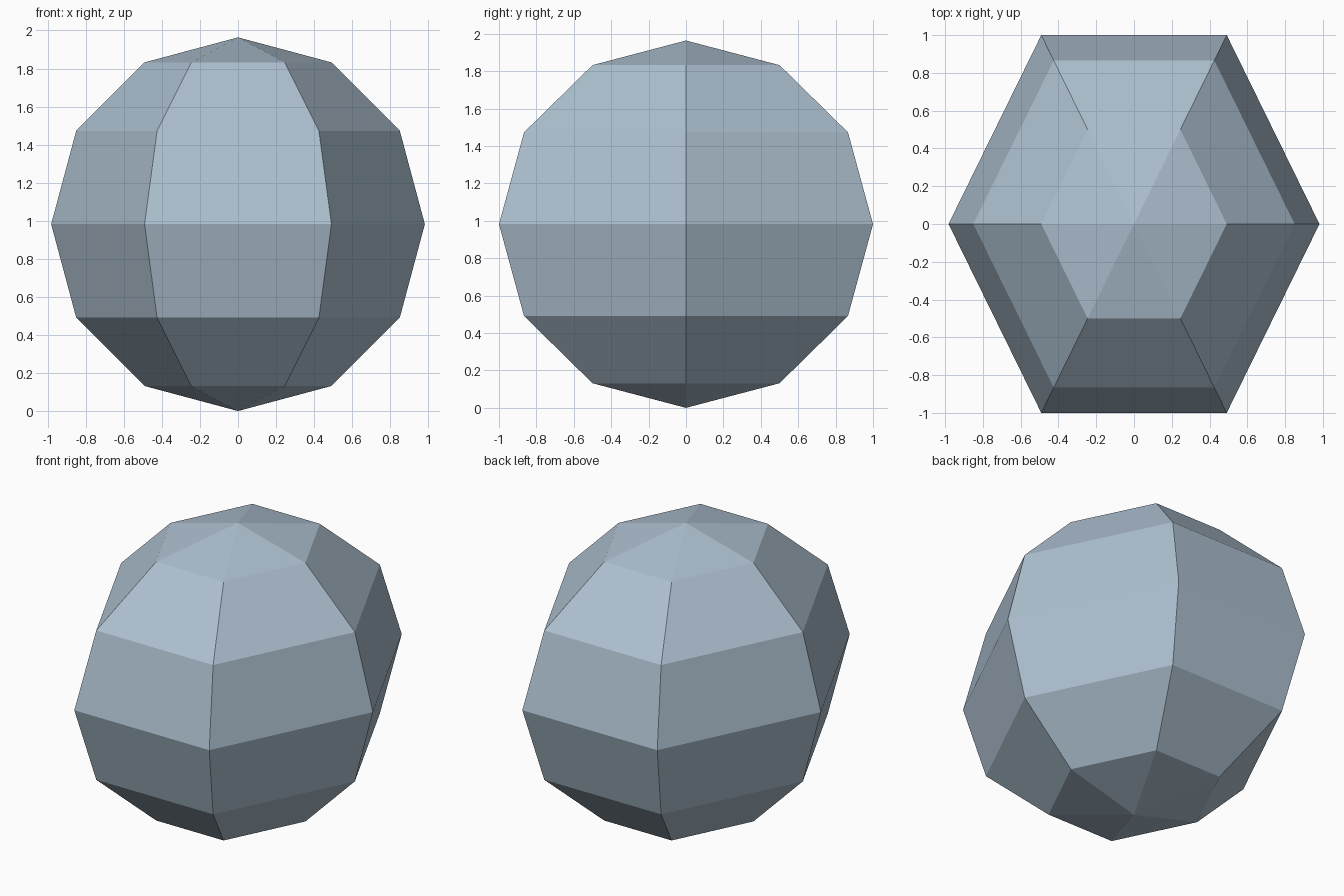
import bpy, bmesh, math

if "Cube" in bpy.data.objects:
    bpy.data.objects.remove(bpy.data.objects["Cube"])

SIDES, RINGS = 6, 6
RX, RY, RZ = 0.982, 1 / math.sin(math.pi / 3), 0.982

# Low-poly ball: hexagonal rings between two poles
bm = bmesh.new()
bottom = bm.verts.new((0, 0, 0))
top = bm.verts.new((0, 0, 2 * RZ))
rings = []
for r in range(1, RINGS):
    t = math.pi * r / RINGS
    rings.append([bm.verts.new((RX * math.sin(t) * math.cos(a),
                                RY * math.sin(t) * math.sin(a),
                                RZ * (1 - math.cos(t))))
                  for a in (math.tau * s / SIDES for s in range(SIDES))])
for i in range(SIDES):
    j = (i + 1) % SIDES
    bm.faces.new((bottom, rings[0][j], rings[0][i]))
    bm.faces.new((top, rings[-1][i], rings[-1][j]))
    for low, high in zip(rings, rings[1:]):
        bm.faces.new((low[i], low[j], high[j], high[i]))
bmesh.ops.recalc_face_normals(bm, faces=bm.faces)
mesh = bpy.data.meshes.new("faceted_boulder")
bm.to_mesh(mesh)
bm.free()

# Single blue-grey colour, flat shaded
mat = bpy.data.materials.new("blue_grey")
mat.diffuse_color = (0.42, 0.53, 0.63, 1)
mat.use_nodes = True
mat.node_tree.nodes["Principled BSDF"].inputs["Base Color"].default_value = mat.diffuse_color
mesh.materials.append(mat)
bpy.context.collection.objects.link(bpy.data.objects.new("faceted_boulder", mesh))
